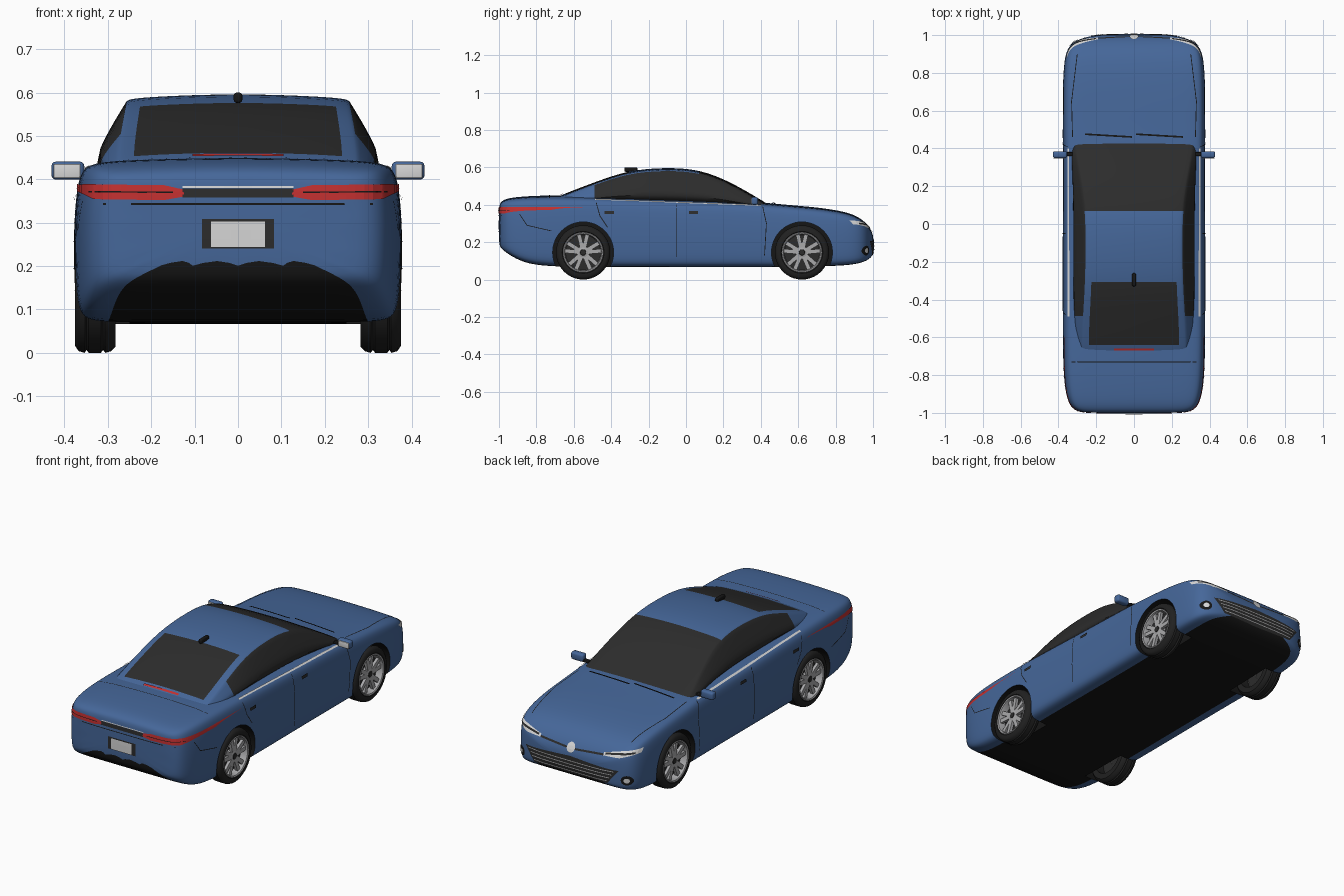
import bpy, bmesh, math
from mathutils import Vector, Matrix
from mathutils.bvhtree import BVHTree

if "Cube" in bpy.data.objects:
    bpy.data.objects.remove(bpy.data.objects["Cube"])


def material(name, r, g, b):
    m = bpy.data.materials.new(name)
    m.use_nodes = True
    m.diffuse_color = (r, g, b, 1)
    m.node_tree.nodes["Principled BSDF"].inputs["Base Color"].default_value = (r, g, b, 1)
    return m


BLUE = material("blue paint", .06, .135, .32)
GLASS = material("dark glass", .025, .025, .025)
BLACK = material("black underside", .008, .008, .008)
RUBBER = material("rubber", .015, .015, .015)
METAL = material("wheel metal", .4, .4, .41)
LIGHT = material("light grey", .68, .68, .68)
RED = material("red lens", .55, .03, .03)


def smooth(ob, angle=40):
    bpy.ops.object.select_all(action='DESELECT')
    ob.select_set(True)
    bpy.context.view_layer.objects.active = ob
    bpy.ops.object.shade_smooth_by_angle(angle=math.radians(angle))


def new(name, bm, *mats, recalc=True):
    if recalc:
        bmesh.ops.recalc_face_normals(bm, faces=bm.faces)
    me = bpy.data.meshes.new(name)
    bm.to_mesh(me)
    bm.free()
    ob = bpy.data.objects.new(name, me)
    bpy.context.collection.objects.link(ob)
    for m in mats:
        me.materials.append(m)
    return ob


def bake(ob):
    bpy.context.view_layer.update()
    dg = bpy.context.evaluated_depsgraph_get()
    me = bpy.data.meshes.new_from_object(ob.evaluated_get(dg))
    ob.modifiers.clear()
    ob.data = me


def loft(rings, rule, crease=None):
    """Skin half sections (mirrored in x) along y; rule(strip, y) gives the material."""
    bm = bmesh.new()
    layer = bm.edges.layers.float.new("crease_edge")
    n = len(rings[0][1])
    loops = []
    for y, half in rings:
        full = half + [(-x, z) for x, z in reversed(half[1:-1])]
        loops.append([bm.verts.new((x, y, z)) for x, z in full])
    k = len(loops[0])
    for i in range(len(loops) - 1):
        a, b = loops[i], loops[i + 1]
        for j in range(k):
            f = bm.faces.new((a[j], a[(j + 1) % k], b[(j + 1) % k], b[j]))
            strip = j if j < n - 1 else k - 1 - j
            f.material_index = rule(strip, (rings[i][0] + rings[i + 1][0]) / 2)
            if crease and j in (crease, k - crease):
                bm.edges.get((a[j], b[j]))[layer] = .6
    for end in (loops[0], loops[-1]):
        bm.faces.new(end)
    return bm


# Lower body: section shape scaled by half width, bottom and top at each station
SECTION = [(0, 0), (.5, 0), (.83, 0), (.96, .02), (.995, .14), (1.005, .55),
           (.985, .83), (.955, .94), (.87, .985), (.5, 1), (0, 1.01)]
STATIONS = [(-1.002, .25, .19, .395), (-.988, .315, .165, .418), (-.95, .347, .135, .434),
            (-.87, .366, .09, .442), (-.75, .375, .07, .448), (-.5, .378, .066, .445),
            (-.2, .378, .066, .432), (.1, .376, .066, .422), (.4, .376, .066, .412),
            (.5, .378, .066, .4), (.7, .378, .07, .385), (.85, .371, .075, .362),
            (.92, .357, .085, .335), (.965, .324, .1, .3), (.992, .25, .12, .26),
            (1.003, .17, .145, .225)]
rings = [(y, [(w * u, b + (t - b) * v) for u, v in SECTION]) for y, w, b, t in STATIONS]
body = new("body", loft(rings, lambda s, y: 1 if s < 2 else 0), BLUE, BLACK)
body.modifiers.new("smooth", 'SUBSURF').levels = 2

# Wheel wells
AXLES = (-.55, .62)
HUB = .145
for y in AXLES:
    for s in (1, -1):
        bm = bmesh.new()
        bmesh.ops.create_cone(bm, cap_ends=True, segments=48, radius1=.163, radius2=.163, depth=.24,
                              matrix=Matrix.Translation((s * .37, y, HUB)) @ Matrix.Rotation(math.pi / 2, 4, 'Y'))
        for f in bm.faces:
            f.material_index = 1
        cutter = new("wheel_well_cutter", bm, BLUE, BLACK)
        mod = body.modifiers.new("well", 'BOOLEAN')
        mod.operation, mod.solver, mod.object = 'DIFFERENCE', 'EXACT', cutter
        cutter.hide_render = True
        cutter.hide_set(True)
bake(body)
smooth(body)

# Cabin: base half width, base height, roof half width, roof height
CABIN = [(-.72, .28, .4, .27, .425), (-.66, .3, .4, .278, .453), (-.49, .34, .41, .27, .518),
         (-.31, .347, .41, .258, .582), (-.12, .348, .405, .255, .597), (.07, .348, .4, .257, .59),
         (.25, .345, .39, .283, .515), (.42, .335, .38, .318, .412), (.48, .31, .36, .3, .375)]


def cabin_rule(strip, y):
    if strip == 0:
        return 0
    if strip in (1, 2):                       # side glass
        return 1 if y > -.49 else 0
    if strip == 3:                            # pillars
        return 1 if y > .07 else 0
    return 0 if -.31 < y < .07 or y < -.66 else 1


rings = []
for y, wb, zb, wr, zr in CABIN:
    ze = zr - .012
    mid = ((wb + wr) / 2 + .008, (zb + ze) / 2)
    rings.append((y, [(0, zb), (wb, zb), mid, (wr, ze), (wr * .93, zr - .006), (wr * .5, zr), (0, zr + .003)]))
cabin = new("cabin", loft(rings, cabin_rule, crease=3), BLUE, GLASS)
cabin.modifiers.new("smooth", 'SUBSURF').levels = 2
bake(cabin)
smooth(cabin)

# Thin plates laid onto the shell by ray casting
bm = bmesh.new()
bm.from_mesh(body.data)
bm.from_mesh(cabin.data)
SHELL = BVHTree.FromBMesh(bm)
bm.free()
RAYS = {'back': (lambda u, v: (u, -2, v), Vector((0, 1, 0))),
        'front': (lambda u, v: (u, 2, v), Vector((0, -1, 0))),
        'side': (lambda u, v: (2, u, v), Vector((-1, 0, 0))),
        'top': (lambda u, v: (u, v, 2), Vector((0, 0, -1)))}


def patch(name, view, low, high, mat, mirror=False, off=.003, n=8, rows=3):
    origin, ray = RAYS[view]
    bm = bmesh.new()
    cols = []
    for i in range((len(low) - 1) * n + 1):
        k = min(i // n, len(low) - 2)
        t = i / n - k
        p, q = (Vector(e[k]).lerp(Vector(e[k + 1]), t) for e in (low, high))
        col = []
        for r in range(rows + 1):
            hit, nrm, _, _ = SHELL.ray_cast(origin(*p.lerp(q, r / rows)), ray)
            if hit and nrm.dot(ray) > 0:
                nrm = -nrm
            col.append(hit + nrm * off if hit else None)
        cols.append(col)
    for s in ((1, -1) if mirror else (1,)):
        grid = [[bm.verts.new((p.x * s, p.y, p.z)) if p else None for p in c] for c in cols]
        for a, b in zip(grid, grid[1:]):
            for r in range(rows):
                quad = (a[r], b[r], b[r + 1], a[r + 1])
                if all(quad):
                    f = bm.faces.new(quad)
                    f.normal_update()
                    if f.normal.dot(Vector((ray.x * s, ray.y, ray.z))) > 0:
                        f.normal_flip()
    bmesh.ops.delete(bm, geom=[v for v in bm.verts if not v.link_faces], context='VERTS')
    return new(name, bm, mat, recalc=False)


def line(name, view, pts, mat=BLACK, mirror=True, width=.004, off=.002):
    d = Vector(pts[-1]) - Vector(pts[0])
    o = Vector((-d.y, d.x)).normalized() * width / 2
    patch(name, view, [Vector(p) - o for p in pts], [Vector(p) + o for p in pts], mat, mirror, off, rows=1)


def box_patch(name, view, x, z0, z1, mat, off=.003):
    patch(name, view, [(-x, z0), (x, z0)], [(-x, z1), (x, z1)], mat, off=off)


def disc_patch(name, view, u, v, r, mat, mirror=False, off=.003):
    arc = [math.pi * i / 12 for i in range(13)]
    sides = [[(u - r * math.cos(a), v + s * r * math.sin(a)) for a in arc] for s in (-1, 1)]
    patch(name, view, *sides, mat, mirror, off, n=1)


# Tail end
patch("tail_light", 'back', [(.125, .36), (.17, .352), (.33, .354), (.368, .372)],
      [(.125, .376), (.17, .386), (.33, .388), (.368, .388)], RED, True)
line("tail_light_rib", 'back', [(.15, .37), (.34, .371)], BLACK, True, .003, .005)
box_patch("tail_bar", 'back', .128, .358, .379, GLASS)
box_patch("tail_bar_trim", 'back', .128, .38, .384, LIGHT)
box_patch("plate_frame", 'back', .083, .241, .308, GLASS)
box_patch("plate", 'back', .062, .244, .303, LIGHT, .006)
line("bumper_seam", 'back', [(-.31, .343), (.31, .343)], mirror=False)
line("boot_seam", 'top', [(-.33, -.73), (.33, -.73)], mirror=False)
patch("high_brake_light", 'top', [(-.105, -.668), (.105, -.668)], [(-.105, -.656), (.105, -.656)], RED, off=.005)

# Nose
patch("headlight", 'front', [(.19, .268), (.28, .272), (.355, .295)],
      [(.19, .282), (.28, .302), (.355, .315)], LIGHT, True)
line("headlight_divider", 'front', [(.2, .278), (.34, .298)], GLASS, True, .008, .005)
line("nose_slit", 'front', [(-.19, .272), (0, .258), (.19, .272)], GLASS, False, .009)
disc_patch("round_badge", 'front', 0, .262, .024, LIGHT, off=.006)
patch("grille", 'front', [(-.22, .13), (0, .126), (.22, .13)],
      [(-.28, .205), (0, .222), (.28, .205)], GLASS)
for i in range(4):
    z = .143 + .018 * i
    x = .22 + .012 * i
    line("grille_bar", 'front', [(-x, z), (x, z)], METAL, False, .004, .005)
disc_patch("fog_light_surround", 'front', .315, .155, .026, BLACK, True)
disc_patch("fog_light", 'front', .315, .155, .013, LIGHT, True, .006)
line("bonnet_seam", 'top', [(.325, .46), (.33, .65), (.3, .9)])
for x in (-.26, .01):
    line("wiper", 'top', [(x, .475), (x + .25, .46)], BLACK, False, .009, .006)

# Flanks
line("belt_trim", 'top', [(.346, -.49), (.346, .4)], LIGHT, width=.009, off=.004)
line("door_seam", 'side', [(-.05, .4), (-.05, .12)])
line("front_door_seam", 'side', [(.41, .39), (.43, .3), (.42, .13)])
line("rear_door_seam", 'side', [(-.48, .41), (-.46, .34), (-.42, .28)])
line("rear_bumper_seam", 'side', [(-.89, .35), (-.85, .29), (-.72, .26)])
for y in (.04, -.41):
    patch("door_handle", 'side', [(y - .025, .35), (y + .025, .35)],
          [(y - .025, .366), (y + .025, .366)], GLASS, True, .006)


def box(name, centre, size, mat, bevel):
    bm = bmesh.new()
    bmesh.ops.create_cube(bm, size=1, matrix=Matrix.Translation(centre) @ Matrix.Diagonal((*size, 1)))
    bmesh.ops.bevel(bm, geom=bm.edges[:], offset=bevel, segments=3, affect='EDGES', profile=.5)
    ob = new(name, bm, mat)
    smooth(ob)


# Door mirrors and roof aerial
for s in (1, -1):
    box("mirror_shell", (s * .392, .367, .42), (.076, .036, .042), BLUE, .011)
    box("mirror_glass", (s * .394, .349, .419), (.062, .006, .032), LIGHT, .002)
    box("mirror_stalk", (s * .347, .37, .408), (.045, .022, .014), BLACK, .004)
box("roof_aerial", (0, -.295, .588), (.02, .07, .024), BLACK, .007)


def lathe(name, profile, side, y, mat, n=40, closed=False):
    bm = bmesh.new()
    pts = profile + profile[:1] if closed else profile
    vs = [bm.verts.new((side * x, 0, r)) for x, r in pts]
    es = [bm.edges.new(e) for e in zip(vs, vs[1:])]
    bmesh.ops.spin(bm, geom=vs + es, cent=(0, 0, 0), axis=(1, 0, 0), angle=math.tau, steps=n)
    bmesh.ops.remove_doubles(bm, verts=bm.verts, dist=.0002)
    ob = new(name, bm, mat)
    ob.location = (0, y, HUB)
    smooth(ob)


# Wheels
TYRE = [(.366, .1), (.376, .112), (.375, .13), (.367, .141), (.353, .145), (.349, .138), (.344, .145),
        (.316, .145), (.311, .138), (.306, .145), (.292, .141), (.282, .13), (.282, .1)]
for y in AXLES:
    for s in (1, -1):
        lathe("tyre", TYRE, s, y, RUBBER, closed=True)
        lathe("rim", [(.372, .109), (.376, .106), (.374, .1), (.36, .096), (.335, .094)], s, y, METAL)
        lathe("wheel_back", [(.337, .1), (.337, 0)], s, y, GLASS)
        lathe("hub", [(.335, .036), (.36, .034), (.365, .024), (.365, 0)], s, y, METAL, 24)
        lathe("hub_cap", [(.364, .017), (.368, .015), (.368, 0)], s, y, GLASS, 20)
        bm = bmesh.new()
        for i in range(5):
            for d in (-.23, .23):
                turn = Matrix.Rotation(i * math.tau / 5 + d, 4, 'X')
                shape = Matrix.Translation((s * .356, 0, .063)) @ Matrix.Diagonal((.016, .022, .076, 1))
                bmesh.ops.create_cube(bm, size=1, matrix=turn @ shape)
        new("spokes", bm, METAL).location = (0, y, HUB)
